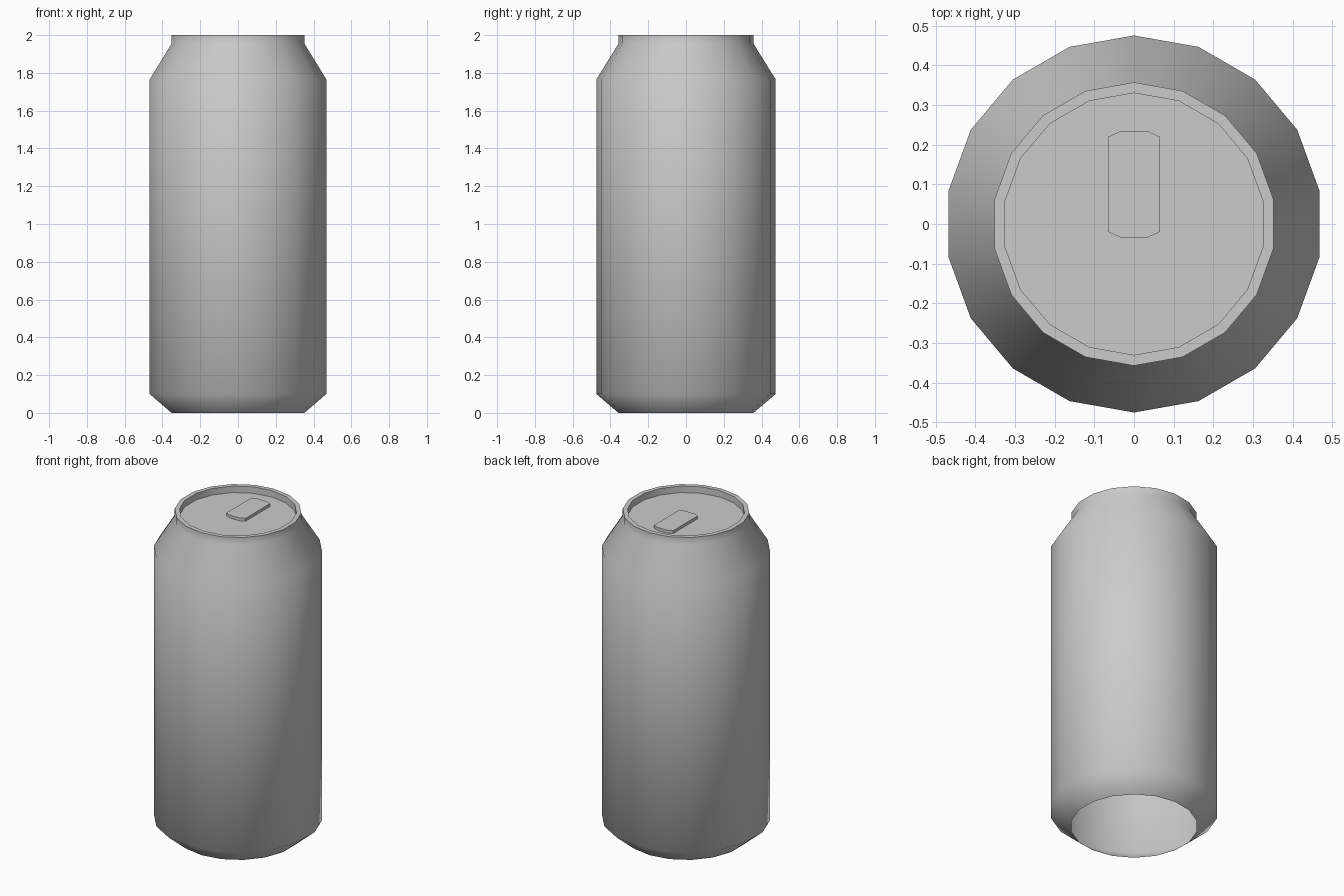
import bpy, bmesh, math

if "Cube" in bpy.data.objects:
    bpy.data.objects.remove(bpy.data.objects["Cube"])

SIDES = 18


def finish(name, bm, angle):
    bmesh.ops.recalc_face_normals(bm, faces=bm.faces)
    mesh = bpy.data.meshes.new(name)
    bm.to_mesh(mesh)
    bm.free()
    obj = bpy.data.objects.new(name, mesh)
    bpy.context.collection.objects.link(obj)
    bpy.ops.object.select_all(action='DESELECT')
    obj.select_set(True)
    bpy.context.view_layer.objects.active = obj
    bpy.ops.object.shade_smooth_by_angle(angle=math.radians(angle))
    return obj


# Can shell: lathe profile (radius, height), open underneath, closed by the recessed lid
profile = [(0.357, 0.0), (0.475, 0.10), (0.475, 1.765), (0.357, 1.955),
           (0.357, 2.0), (0.33, 2.0), (0.33, 1.96)]
bm = bmesh.new()
rings = []
for r, z in profile:
    ring = []
    for i in range(SIDES):
        a = math.pi / 2 + 2 * math.pi * i / SIDES
        ring.append(bm.verts.new((r * math.cos(a), r * math.sin(a), z)))
    rings.append(ring)
for low, high in zip(rings, rings[1:]):
    for i in range(SIDES):
        j = (i + 1) % SIDES
        bm.faces.new((low[i], low[j], high[j], high[i]))
bm.faces.new(rings[-1])
finish("can_body", bm, 60)

# Pull tab: rounded-end outline, mirrored about its middle and extruded
half = [(0.065, 0.12), (0.034, 0.134), (-0.034, 0.134), (-0.065, 0.12)]
outline = half + [(-x, -y) for x, y in half]
bm = bmesh.new()
base = bm.faces.new([bm.verts.new((x, y + 0.1, 1.96)) for x, y in outline])
top = bmesh.ops.extrude_face_region(bm, geom=[base], use_keep_orig=True)["geom"]
bmesh.ops.translate(bm, vec=(0, 0, 0.018),
                    verts=[v for v in top if isinstance(v, bmesh.types.BMVert)])
finish("pull_tab", bm, 30)
